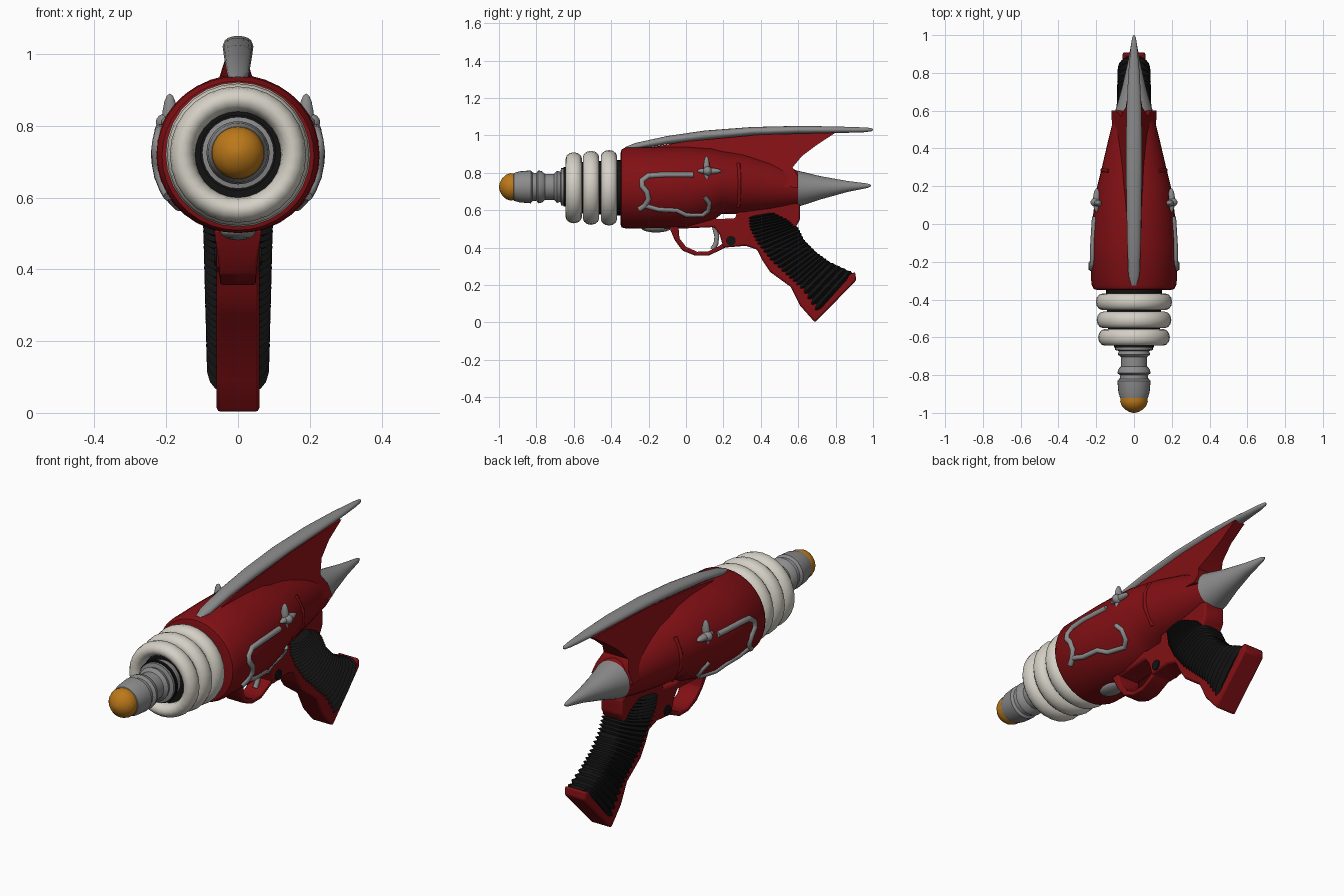
import bpy, bmesh, math
from mathutils import Vector

cube = bpy.data.objects.get("Cube")
if cube:
    bpy.data.objects.remove(cube, do_unlink=True)


def material(name, r, g, b):
    m = bpy.data.materials.new(name)
    m.use_nodes = True
    m.diffuse_color = (r, g, b, 1)
    m.node_tree.nodes["Principled BSDF"].inputs["Base Color"].default_value = (r, g, b, 1)
    return m


red = material("deep red", 0.22, 0.005, 0.007)
grey = material("metal grey", 0.26, 0.26, 0.265)
cream = material("cream", 0.66, 0.63, 0.56)
black = material("rubber black", 0.006, 0.006, 0.006)
orange = material("amber", 0.5, 0.19, 0.01)


def finish(obj, name, mat, angle=40):
    obj.name = name
    obj.data.materials.clear()
    obj.data.materials.append(mat)
    bpy.ops.object.select_all(action="DESELECT")
    obj.select_set(True)
    bpy.context.view_layer.objects.active = obj
    bpy.ops.object.shade_smooth_by_angle(angle=math.radians(angle))
    return obj


def from_bmesh(bm, name, mat, angle=40):
    bmesh.ops.recalc_face_normals(bm, faces=bm.faces)
    mesh = bpy.data.meshes.new(name)
    bm.to_mesh(mesh)
    bm.free()
    obj = bpy.data.objects.new(name, mesh)
    bpy.context.collection.objects.link(obj)
    return finish(obj, name, mat, angle)


def skin(name, rings, mat, angle=40):
    """Join a list of point rings into a capped surface."""
    bm = bmesh.new()
    loops = [[bm.verts.new(p) for p in ring] for ring in rings]
    n = len(loops[0])
    for a, b in zip(loops, loops[1:]):
        for i in range(n):
            bm.faces.new((a[i], a[(i + 1) % n], b[(i + 1) % n], b[i]))
    bm.faces.new(loops[0])
    bm.faces.new(loops[-1])
    return from_bmesh(bm, name, mat, angle)


def loft(name, sections, mat, n=36, angle=40):
    """Ellipse sections along y: (y, centre z, half width, half height)."""
    turn = [2 * math.pi * i / n for i in range(n)]
    return skin(name, [[(w * math.cos(a), y, z + h * math.sin(a)) for a in turn]
                       for y, z, w, h in sections], mat, angle)


def lathe(name, z, profile, mat):
    return loft(name, [(y, z, r, r) for y, r in profile], mat, 28, 35)


def prism(name, outline, half_width, mat, bevel=0.0):
    """Side outline in (y, z), given thickness by a rule on z."""
    bm = bmesh.new()
    sides = [[bm.verts.new((s * half_width(z), y, z)) for y, z in outline] for s in (1, -1)]
    for side in sides:
        bm.faces.new(side)
    n = len(outline)
    for i in range(n):
        j = (i + 1) % n
        bm.faces.new((sides[0][i], sides[0][j], sides[1][j], sides[1][i]))
    obj = from_bmesh(bm, name, mat)
    if bevel:
        mod = obj.modifiers.new("soft edges", "BEVEL")
        mod.width = bevel
        mod.segments = 2
    return obj


def tube(name, points, radius, mat):
    curve = bpy.data.curves.new(name, "CURVE")
    curve.dimensions = "3D"
    curve.bevel_depth = radius
    curve.bevel_resolution = 2
    curve.use_fill_caps = True
    spline = curve.splines.new("POLY")
    spline.points.add(len(points) - 1)
    for p, co in zip(spline.points, points):
        p.co = (*co, 1)
    obj = bpy.data.objects.new(name, curve)
    bpy.context.collection.objects.link(obj)
    bpy.ops.object.select_all(action="DESELECT")
    obj.select_set(True)
    bpy.context.view_layer.objects.active = obj
    bpy.ops.object.convert(target="MESH")
    return finish(bpy.context.object, name, mat, 60)


def blob(name, centre, size, mat):
    bpy.ops.mesh.primitive_uv_sphere_add(segments=14, ring_count=8, radius=1, location=centre)
    obj = bpy.context.object
    obj.scale = size
    return finish(obj, name, mat, 60)


def along(points, t):
    """Point at fraction t of a polyline, counted by its corners."""
    f = t * (len(points) - 1)
    i = min(int(f), len(points) - 2)
    return Vector(points[i]).lerp(Vector(points[i + 1]), f - i)


# Main body and tail cone
BODY = [(-0.35, 0.715, 0.19, 0.19), (-0.345, 0.717, 0.212, 0.208), (-0.32, 0.72, 0.226, 0.218),
        (-0.1, 0.72, 0.23, 0.22), (0.0, 0.722, 0.222, 0.22), (0.14, 0.737, 0.206, 0.196),
        (0.19, 0.75, 0.197, 0.17), (0.3, 0.742, 0.17, 0.163), (0.45, 0.73, 0.135, 0.135),
        (0.6, 0.715, 0.098, 0.095)]
loft("body", BODY, red)
loft("tail_cone", [(0.6, 0.715, 0.099, 0.096), (0.72, 0.72, 0.064, 0.062),
                   (0.86, 0.727, 0.032, 0.03), (0.97, 0.731, 0.012, 0.012),
                   (0.988, 0.732, 0.004, 0.004)], grey, 28)


def on_body(side, y, z):
    for a, b in zip(BODY, BODY[1:]):
        if a[0] <= y <= b[0]:
            _, zc, w, h = Vector(a).lerp(Vector(b), (y - a[0]) / (b[0] - a[0]))
            return (side * w * math.sqrt(max(0, 1 - ((z - zc) / h) ** 2)), y, z)


# Top fin with its metal rib
prism("fin", [(-0.28, 0.9), (-0.2, 0.935), (0, 0.968), (0.4, 1.005), (0.8, 1.015), (0.7, 0.95),
              (0.62, 0.89), (0.57, 0.83), (0.6, 0.78), (0.6, 0.72), (0.3, 0.75), (0, 0.8)],
      lambda z: 0.03 + 0.45 * max(0, 0.92 - z), red)
loft("fin_rib", [(-0.325, 0.932, 0.015, 0.006), (-0.27, 0.942, 0.03, 0.018),
                 (-0.1, 0.975, 0.036, 0.022), (0.1, 1.0, 0.04, 0.026), (0.35, 1.022, 0.043, 0.023),
                 (0.6, 1.03, 0.04, 0.021), (0.8, 1.03, 0.03, 0.018), (0.95, 1.03, 0.016, 0.013),
                 (0.99, 1.031, 0.009, 0.009), (1.0, 1.031, 0.003, 0.003)], grey, 16, 50)

# Cooling rings around a dark core
lathe("ring_core", 0.72, [(-0.6, 0.135), (-0.34, 0.15)], black)
for y, major in ((-0.6, 0.155), (-0.508, 0.163), (-0.412, 0.167)):
    bpy.ops.mesh.primitive_torus_add(major_segments=28, minor_segments=12, major_radius=major,
                                     minor_radius=0.035, location=(0, y, 0.72),
                                     rotation=(math.pi / 2, 0, 0))
    bpy.context.object.scale.z = 1.25
    finish(bpy.context.object, "cooling_ring", cream, 50)

# Barrel and glowing tip
lathe("barrel", 0.725, [(-0.58, 0.09), (-0.65, 0.1), (-0.667, 0.1), (-0.672, 0.08), (-0.69, 0.086),
                        (-0.705, 0.07), (-0.755, 0.07), (-0.77, 0.084), (-0.79, 0.088),
                        (-0.8, 0.074), (-0.82, 0.076), (-0.83, 0.088), (-0.89, 0.083),
                        (-0.92, 0.074), (-0.93, 0.06)], grey)
lathe("barrel_collar", 0.725, [(-0.64, 0.106), (-0.655, 0.106)], black)
lathe("tip", 0.725, [(-0.915, 0.07), (-0.94, 0.073), (-0.962, 0.065), (-0.982, 0.047),
                     (-0.995, 0.024), (-1.0, 0.005)], orange)

# Grip frame, trigger guard and trigger
prism("frame", [(-0.1, 0.54), (-0.07, 0.5), (0.15, 0.51), (0.18, 0.47), (0.2, 0.4), (0.32, 0.41),
                (0.38, 0.39), (0.41, 0.33), (0.45, 0.27), (0.56, 0.19), (0.61, 0.09), (0.69, 0.0),
                (0.91, 0.225), (0.905, 0.27), (0.86, 0.25), (0.74, 0.3), (0.61, 0.42),
                (0.58, 0.5), (0.61, 0.55), (0.61, 0.63), (0.5, 0.68), (0.28, 0.64),
                (0.265, 0.557), (0.17, 0.553), (0.1, 0.57)],
      lambda z: 0.06, red, 0.01)
GUARD = [(-0.09, 0.51), (-0.06, 0.44), (-0.02, 0.385), (0.05, 0.357), (0.12, 0.357),
         (0.19, 0.39), (0.26, 0.425)]
INNER = [(-0.04, 0.51), (-0.035, 0.45), (0.0, 0.405), (0.06, 0.378), (0.12, 0.38),
         (0.17, 0.405), (0.24, 0.45)]
prism("trigger_guard", GUARD + INNER[::-1], lambda z: 0.05 + 0.15 * max(0, z - 0.4), red, 0.006)
tube("trigger", [(0, 0.15, 0.52), (0, 0.165, 0.46), (0, 0.16, 0.42), (0, 0.14, 0.39)], 0.013, grey)
blob("belly_plate", (0, -0.16, 0.505), (0.05, 0.08, 0.024), grey)

# Ribbed rubber grip
FRONT = [(0.33, 0.565), (0.33, 0.5), (0.37, 0.42), (0.44, 0.33), (0.53, 0.245), (0.61, 0.17),
         (0.69, 0.04)]
BACK = [(0.47, 0.59), (0.56, 0.55), (0.6, 0.51), (0.635, 0.44), (0.7, 0.375), (0.77, 0.325),
        (0.895, 0.268)]
rings = []
steps, around = 50, 20
for k in range(steps + 1):
    t = k / steps
    f, b = along(FRONT, t), along(BACK, t)
    ridge = k % 2
    mid, reach = (f + b) / 2, (b - f) / 2 * (1.0 if ridge else 0.96)
    width = (0.1 if ridge else 0.08) - 0.012 * t
    if k == 0:
        width = 0.06
    ring = []
    for i in range(around):
        a = 2 * math.pi * i / around
        c, s = math.cos(a), math.sin(a)
        p = mid + reach * math.copysign(abs(c) ** 0.6, c)
        ring.append((width * math.copysign(abs(s) ** 0.6, s), p.x, p.y))
    rings.append(ring)
skin("grip", rings, black, 25)

# Side fittings, the same on both flanks
OUTLINE = [(0.04, 0.79), (-0.12, 0.79), (-0.2, 0.785), (-0.235, 0.76), (-0.235, 0.73),
           (-0.21, 0.7), (-0.2, 0.66), (-0.22, 0.625), (-0.25, 0.605)]
LOWER = [(-0.22, 0.625), (-0.15, 0.605), (-0.05, 0.6), (0.0, 0.575), (0.09, 0.575),
         (0.12, 0.6), (0.125, 0.64), (0.1, 0.67)]
SEAM = [(0.28, 0.62), (0.285, 0.7), (0.285, 0.78), (0.28, 0.85)]
for s in (1, -1):
    tube("side_trim_upper", [on_body(s, y, z) for y, z in OUTLINE], 0.015, grey)
    tube("side_trim_lower", [on_body(s, y, z) for y, z in LOWER], 0.013, grey)
    tube("side_seam", [on_body(s, y, z) for y, z in SEAM], 0.01, red)
    blob("stud_upright", (s * 0.19, 0.11, 0.815), (0.022, 0.018, 0.075), grey)
    blob("stud_bar", (s * 0.197, 0.125, 0.81), (0.02, 0.065, 0.017), grey)
    blob("stud_knob", (s * 0.2, 0.115, 0.81), (0.03, 0.025, 0.025), grey)
    bpy.ops.mesh.primitive_cylinder_add(vertices=16, radius=0.026, depth=0.012,
                                        location=(s * 0.06, 0.24, 0.437),
                                        rotation=(0, math.pi / 2, 0))
    finish(bpy.context.object, "frame_pin", black)
